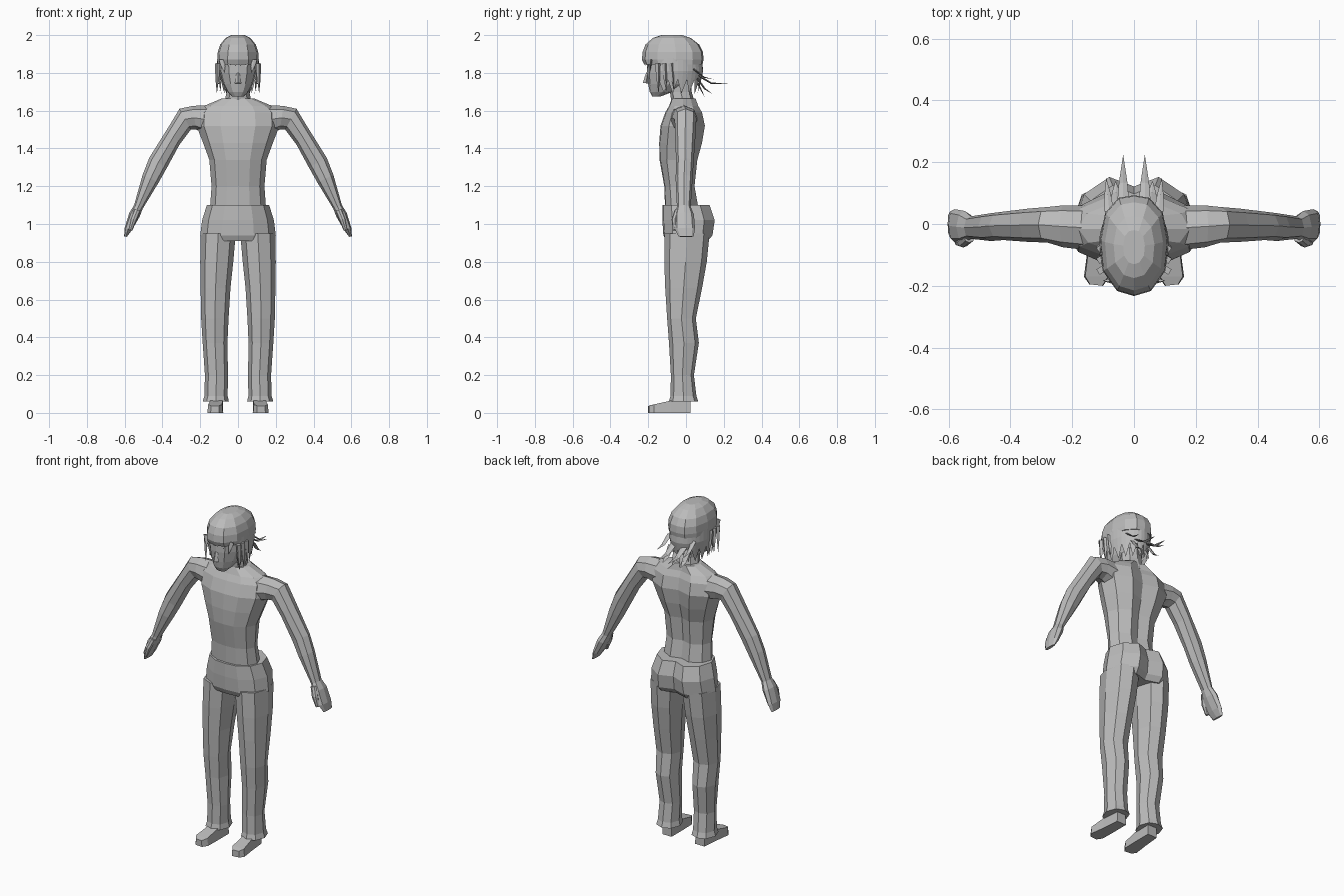
import bpy, bmesh
from math import sin, cos, radians
from mathutils import Vector

cube = bpy.data.objects.get("Cube")
if cube:
    bpy.data.objects.remove(cube)

grey = bpy.data.materials.new("plain grey")
grey.use_nodes = True
grey.diffuse_color = (0.5, 0.5, 0.5, 1)
grey.node_tree.nodes["Principled BSDF"].inputs["Base Color"].default_value = (0.5, 0.5, 0.5, 1)


def finish(name, bm, mirror=False, closed=True):
    """Turn a bmesh into a flat shaded object, optionally mirrored across x."""
    if closed:
        bmesh.ops.recalc_face_normals(bm, faces=bm.faces)
    mesh = bpy.data.meshes.new(name)
    bm.to_mesh(mesh)
    bm.free()
    mesh.materials.append(grey)
    obj = bpy.data.objects.new(name, mesh)
    bpy.context.scene.collection.objects.link(obj)
    if mirror:
        mod = obj.modifiers.new("Mirror", "MIRROR")
        mod.use_mirror_merge = False
    return obj


def ring_profile(half):
    """Complete a half outline (front middle to back middle) with its mirror."""
    return half + [(-u, v) for u, v in half[-2:0:-1]]


BODY = ring_profile([(0, -1), (.42, -.95), (.82, -.62), (1, -.05), (.85, .6), (.42, 1), (0, .78)])
ROUND = ring_profile([(0, -1), (.5, -.9), (.92, -.5), (1, .1), (.85, .65), (.45, .95), (0, 1)])
LIMB = ring_profile([(0, -1), (.7, -.75), (1, 0), (.7, .75), (0, 1)])


def loft(name, rings, profile, mirror=False):
    """Skin rings (x0, z0, x1, z1, y0, y1): two edge points and a depth range."""
    bm = bmesh.new()
    loops = []
    for x0, z0, x1, z1, y0, y1 in rings:
        loops.append([bm.verts.new(((x0 + x1) / 2 + u * (x1 - x0) / 2,
                                    (y0 + y1) / 2 + v * (y1 - y0) / 2,
                                    (z0 + z1) / 2 + u * (z1 - z0) / 2)) for u, v in profile])
    n = len(profile)
    for a, b in zip(loops, loops[1:]):
        for i in range(n):
            bm.faces.new((a[i], a[(i + 1) % n], b[(i + 1) % n], b[i]))
    bm.faces.new(loops[0])
    bm.faces.new(loops[-1])
    return finish(name, bm, mirror)


def level(*rows):
    """Centred horizontal rings from (z, half width, front y, back y)."""
    return [(-h, z, h, z, y0, y1) for z, h, y0, y1 in rows]


# Torso with shoulder slope
loft("torso", level((1.06, .15, -.11, .07), (1.2, .14, -.115, .045), (1.34, .152, -.14, .06),
                    (1.43, .185, -.142, .085), (1.52, .22, -.135, .1), (1.59, .215, -.11, .085),
                    (1.625, .18, -.09, .065), (1.665, .085, -.075, .05)), BODY)
loft("neck", level((1.63, .075, -.075, .05), (1.7, .06, -.085, .03), (1.8, .06, -.1, .02)), LIMB)

# Trousers: seat and two flared legs
loft("trouser_seat", level((.91, .19, -.105, .115), (.94, .2, -.12, .14), (1.02, .19, -.125, .152),
                           (1.1, .165, -.125, .125)), BODY)
loft("trouser_leg", [(x0, z, x1, z, y0, y1) for z, x0, x1, y0, y1 in (
    (.06, .048, .187, -.09, .065), (.09, .055, .178, -.082, .055), (.2, .053, .175, -.08, .042),
    (.37, .056, .187, -.09, .068), (.5, .05, .195, -.1, .052), (.66, .04, .198, -.11, .085),
    (.8, .025, .2, -.115, .11), (.95, .012, .197, -.115, .125))], LIMB, True)

# Shoes: outline with a rising instep
bm = bmesh.new()
outline = ((.078, .025, .1), (.078, -.08, .065), (.08, -.17, .045), (.1, -.2, .037),
           (.145, -.195, .037), (.162, -.17, .045), (.15, -.08, .065), (.14, .025, .1))
sole = [bm.verts.new((x, y, 0)) for x, y, z in outline]
upper = [bm.verts.new((x * .9 + .012, y, z)) for x, y, z in outline]
for i in range(8):
    j = (i + 1) % 8
    bm.faces.new((sole[i], sole[j], upper[j], upper[i]))
bm.faces.new(sole)
for i in range(3):
    bm.faces.new((upper[i], upper[i + 1], upper[6 - i], upper[7 - i]))
finish("shoe", bm, True)

# Arms with flattened hands
loft("arm", [(.15, 1.47, .15, 1.63, -.085, .06), (.222, 1.5, .24, 1.625, -.075, .06),
             (.25, 1.5, .31, 1.61, -.06, .055), (.31, 1.42, .37, 1.51, -.058, .05),
             (.375, 1.3, .47, 1.35, -.052, .04), (.42, 1.22, .505, 1.26, -.055, .035),
             (.505, 1.08, .55, 1.1, -.048, .025), (.52, 1.04, .575, 1.06, -.06, .042),
             (.56, .97, .6, .98, -.06, .048), (.588, .932, .603, .935, -.04, .04)], LIMB, True)
loft("thumb", [(.515, 1.07, .55, 1.08, -.06, -.02), (.535, 1.02, .57, 1.03, -.076, -.04),
               (.56, .965, .58, .97, -.07, -.05)], LIMB, True)

# Head and nose
loft("head", level((1.675, .03, -.178, -.135), (1.7, .055, -.192, -.07), (1.74, .078, -.2, 0),
                   (1.8, .095, -.207, .05), (1.87, .1, -.207, .075), (1.93, .09, -.19, .06)), ROUND)


def spike(bm, root, tip, width, thick=.3, bend=(0, 0, 0)):
    """Tapered lock: a flat root, a bent middle and a pointed tip."""
    root, tip = Vector(root), Vector(tip)
    along = (tip - root).normalized()
    side = along.cross(Vector((1, 0, 0)))
    across = width[0] * Vector((1, 0, 0)) + width[1] * side
    out = across.cross(along) * thick
    mid = (root + tip) / 2 + Vector(bend)
    rows = [[bm.verts.new(c + d * k) for d in (across, out, -across, -out)]
            for c, k in ((root, 1), (mid, .7))]
    end = bm.verts.new(tip)
    for i in range(4):
        j = (i + 1) % 4
        bm.faces.new((rows[0][i], rows[0][j], rows[1][j], rows[1][i]))
        bm.faces.new((rows[1][i], rows[1][j], end))
    bm.faces.new(rows[0])


bm = bmesh.new()
spike(bm, (0, -.212, 1.745), (0, -.2, 1.82), (.018, 0), .9)
finish("nose", bm)

# Hair cap
loft("hair_cap", level((1.845, .108, -.222, .088), (1.87, .11, -.233, .093), (1.91, .107, -.23, .09),
                       (1.95, .094, -.215, .07), (1.985, .066, -.175, .025), (2, .035, -.13, -.02)), ROUND)

# Jagged hair curtain around the sides and back
bm = bmesh.new()
strips = []
for i in range(25):
    a = radians(-30 + 240 * i / 24)
    low = 1.69 if i % 2 else 1.765
    strips.append([bm.verts.new((cos(a) * r, -.07 + sin(a) * r * 1.42, z))
                   for r, z in ((.109, 1.88), (.113, 1.81), (.106 - .012 * (i % 2), low))])
for p, q in zip(strips, strips[1:]):
    for k in range(2):
        bm.faces.new((p[k], p[k + 1], q[k + 1], q[k]))
finish("hair_curtain", bm, closed=False)

# Loose locks: rear spikes, nape, sides and fringe
bm = bmesh.new()
spike(bm, (.035, .06, 1.79), (.035, .225, 1.742), (.02, 0), .3, (0, -.01, -.02))
spike(bm, (.055, .06, 1.77), (.06, .14, 1.69), (.02, 0), .3, (0, 0, -.015))
spike(bm, (.02, .05, 1.77), (.025, .1, 1.67), (.02, 0))
spike(bm, (.08, .04, 1.82), (.09, .15, 1.765), (.015, 0), .3, (0, 0, -.015))
for k in range(3):
    spike(bm, (.108, -.15 + .035 * k, 1.85), (.112, -.145 + .04 * k, 1.69 + .01 * k), (.003, .014), 1)
for x, z in ((.085, 1.8), (.05, 1.825), (.015, 1.835)):
    spike(bm, (x, -.208 + x * .3, 1.87), (x * .85, -.218 + x * .3, z), (.016, 0))
finish("hair_locks", bm, True)
